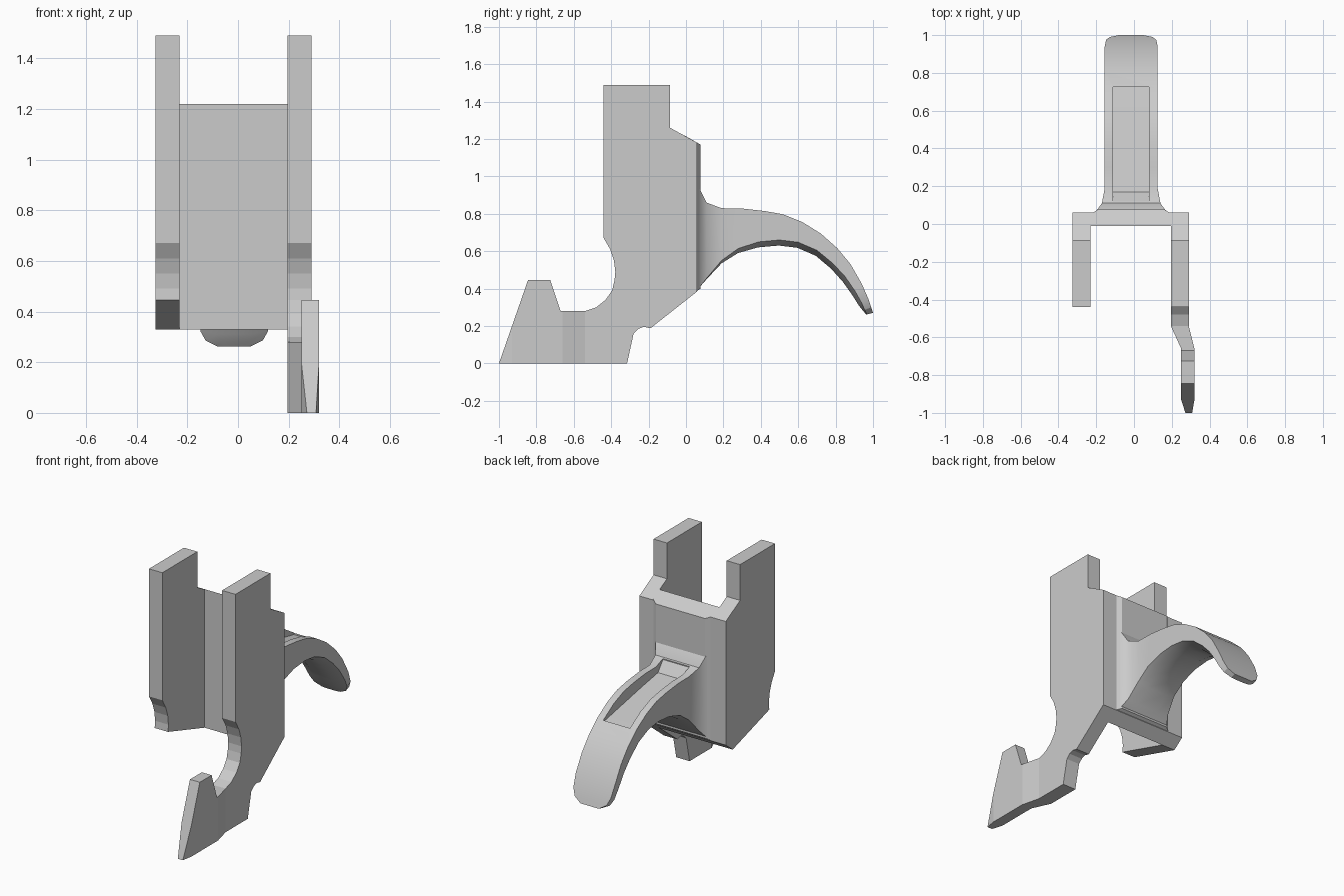
import bpy, bmesh

if "Cube" in bpy.data.objects:
    bpy.data.objects.remove(bpy.data.objects["Cube"])


def finish(bm, name):
    bmesh.ops.recalc_face_normals(bm, faces=bm.faces)
    me = bpy.data.meshes.new(name)
    bm.to_mesh(me)
    bm.free()
    ob = bpy.data.objects.new(name, me)
    bpy.context.collection.objects.link(ob)
    return ob


def side_prism(profile, x0, x1):
    """Extrude a (y, z) profile along x."""
    bm = bmesh.new()
    face = bm.faces.new([bm.verts.new((x0, y, z)) for y, z in profile])
    ext = bmesh.ops.extrude_face_region(bm, geom=[face])
    for v in ext["geom"]:
        if isinstance(v, bmesh.types.BMVert):
            v.co.x = x1
    return bm


def lerp_table(table, y):
    for (ya, xa), (yb, xb) in zip(table, table[1:]):
        if y >= yb:
            t = min(max((ya - y) / (ya - yb), 0), 1)
            return xa + (xb - xa) * t
    return table[-1][1]


# shared upper outline of both side walls
head = [(-0.44, 0.67), (-0.44, 1.49), (-0.085, 1.49), (-0.085, 1.26),
        (0.06, 1.18), (0.06, 0.385)]
notch = [(-0.382, 0.445), (-0.378, 0.49), (-0.385, 0.55), (-0.405, 0.61)]

# left wall, cut short below the notch
finish(side_prism(head + [(-0.01, 0.33)] + notch, -0.325, -0.23), "left_wall")

# right wall with hooked foot
foot = [(-0.19, 0.188), (-0.225, 0.196), (-0.255, 0.185), (-0.28, 0.16),
        (-0.315, 0), (-1, 0), (-0.845, 0.445), (-0.725, 0.445), (-0.67, 0.28),
        (-0.54, 0.28), (-0.48, 0.3), (-0.43, 0.34), (-0.395, 0.39)]
bm = side_prism(head + foot + notch, 0.195, 0.29)
for cut in (-0.54, -0.66, -0.93):
    bmesh.ops.bisect_plane(bm, geom=bm.verts[:] + bm.edges[:] + bm.faces[:],
                           plane_co=(0, cut, 0), plane_no=(0, 1, 0))
inner = [(0.1, 0.195), (-0.54, 0.195), (-0.66, 0.25), (-0.93, 0.25), (-1, 0.272)]
outer = [(0.1, 0.29), (-0.54, 0.29), (-0.66, 0.32), (-0.93, 0.32), (-1, 0.308)]
for v in bm.verts:
    v.co.x = lerp_table(inner if v.co.x < 0.24 else outer, v.co.y)
finish(bm, "right_wall_hook")

# back plate between the walls
plate = [(-0.01, 0.33), (0.06, 0.385), (0.06, 1.18), (-0.01, 1.22)]
finish(side_prism(plate, -0.23, 0.195), "back_plate")

# raised pad with chamfered sides
bm = side_prism([(0.055, 0.385), (0.078, 0.40), (0.078, 1.17), (0.055, 1.183)], -0.225, 0.195)
for v in bm.verts:
    if v.co.y > 0.07:
        v.co.x += 0.035 if v.co.x < 0 else -0.035
finish(bm, "rear_pad")

# curved arm: top y, top z, bottom y, bottom z, half width, underside bulge
CX = -0.015
stations = [
    (0.05, 0.96, 0.05, 0.38, 0.215, 0), (0.075, 0.93, 0.075, 0.41, 0.18, 0),
    (0.11, 0.86, 0.11, 0.455, 0.155, 0.005), (0.19, 0.83, 0.19, 0.55, 0.14, 0.015),
    (0.30, 0.828, 0.28, 0.615, 0.14, 0.025), (0.42, 0.815, 0.39, 0.65, 0.14, 0.03),
    (0.52, 0.797, 0.50, 0.66, 0.14, 0.03), (0.62, 0.757, 0.60, 0.648, 0.14, 0.03),
    (0.72, 0.695, 0.70, 0.605, 0.14, 0.03), (0.81, 0.615, 0.785, 0.535, 0.14, 0.03),
    (0.88, 0.53, 0.85, 0.465, 0.14, 0.03), (0.94, 0.425, 0.905, 0.385, 0.14, 0.025),
    (0.975, 0.345, 0.94, 0.322, 0.133, 0.02), (0.99, 0.30, 0.955, 0.286, 0.113, 0.01),
    (1.0, 0.27, 0.967, 0.262, 0.065, 0.003)]
bm = bmesh.new()
rings = []
for yt, zt, yb, zb, h, bulge in stations:
    dy, dz = yb - yt, zb - zt
    k = bulge / (dy * dy + dz * dz) ** 0.5
    low = (yb + dy * k, zb + dz * k)
    pts = [(-h, yt, zt), (h, yt, zt), (h, yb, zb),
           (h * 0.5, *low), (-h * 0.5, *low), (-h, yb, zb)]
    rings.append([bm.verts.new((CX + x, y, z)) for x, y, z in pts])
for a, b in zip(rings, rings[1:]):
    for i in range(6):
        j = (i + 1) % 6
        bm.faces.new((a[i], a[j], b[j], b[i]))
bm.faces.new(rings[0])
bm.faces.new(rings[-1])
arm = finish(bm, "curved_arm")

# pocket sunk into the top of the arm
floor = [(0.12, 1.0), (0.12, 0.85), (0.17, 0.785), (0.33, 0.757),
         (0.725, 0.68), (0.725, 1.0)]
cutter = finish(side_prism(floor, -0.11, 0.08), "pocket_cutter")
cutter.hide_render = True
mod = arm.modifiers.new("pocket", "BOOLEAN")
mod.operation = "DIFFERENCE"
mod.solver = "EXACT"
mod.object = cutter
bpy.context.view_layer.objects.active = arm
arm.select_set(True)
bpy.ops.object.modifier_apply(modifier=mod.name)
bpy.data.objects.remove(cutter)
bpy.ops.object.shade_smooth_by_angle(angle=0.45)
